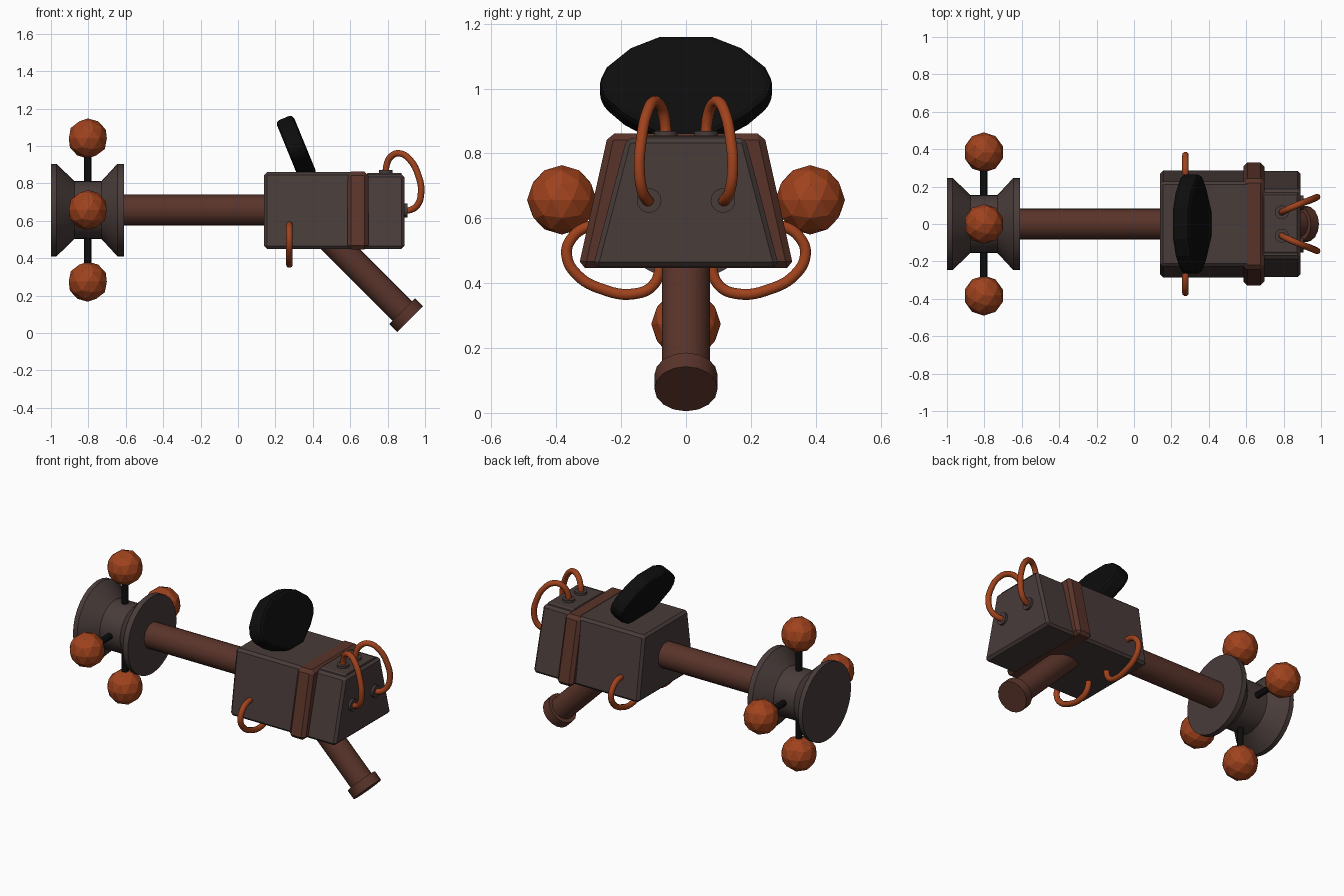
import bpy, bmesh, math
from mathutils import Vector

if "Cube" in bpy.data.objects:
    bpy.data.objects.remove(bpy.data.objects["Cube"])

AXIS_Z = 0.657


def material(name, rgb):
    m = bpy.data.materials.new(name)
    m.diffuse_color = (*rgb, 1)
    m.use_nodes = True
    m.node_tree.nodes["Principled BSDF"].inputs["Base Color"].default_value = m.diffuse_color
    return m


GREY = material("dark_metal", (0.065, 0.045, 0.042))
BROWN = material("brown_pipe", (0.10, 0.034, 0.023))
ORANGE = material("orange", (0.35, 0.055, 0.012))
BLACK = material("black", (0.004, 0.004, 0.004))


def finish(ob, name, mat, smooth=True):
    ob.name = name
    ob.data.materials.append(mat)
    if smooth:
        bpy.ops.object.select_all(action='DESELECT')
        ob.select_set(True)
        bpy.context.view_layer.objects.active = ob
        bpy.ops.object.shade_smooth_by_angle(angle=math.radians(30))
    return ob


def rod(name, a, b, r, mat, sides=24):
    a, b = Vector(a), Vector(b)
    bpy.ops.mesh.primitive_cylinder_add(vertices=sides, radius=r, depth=(b - a).length,
                                        location=(a + b) / 2)
    ob = bpy.context.object
    ob.rotation_euler = (b - a).to_track_quat('Z', 'Y').to_euler()
    return finish(ob, name, mat)


def prism(name, outline, mat, bevel, slide=(1, 0, 0), segments=1):
    """Extrude a 3D outline along a vector and bevel its edges."""
    bm = bmesh.new()
    face = bm.faces.new([bm.verts.new(p) for p in outline])
    ext = bmesh.ops.extrude_face_region(bm, geom=[face])
    moved = [v for v in ext['geom'] if isinstance(v, bmesh.types.BMVert)]
    bmesh.ops.translate(bm, verts=moved, vec=slide)
    bmesh.ops.recalc_face_normals(bm, faces=bm.faces)
    me = bpy.data.meshes.new(name)
    bm.to_mesh(me)
    bm.free()
    ob = bpy.data.objects.new(name, me)
    bpy.context.collection.objects.link(ob)
    mod = ob.modifiers.new("edge_bevel", 'BEVEL')
    mod.width, mod.segments = bevel, segments
    return finish(ob, name, mat, smooth=False)


def block(name, x0, x1, z0, z1, low, high, mat, bevel):
    pts = [(x0, -low, z0), (x0, low, z0), (x0, high, z1), (x0, -high, z1)]
    return prism(name, pts, mat, bevel, (x1 - x0, 0, 0))


def cable(name, pts, r=0.0175):
    cu = bpy.data.curves.new(name, 'CURVE')
    cu.dimensions = '3D'
    cu.bevel_depth, cu.bevel_resolution, cu.resolution_u = r, 3, 6
    cu.use_fill_caps = True
    sp = cu.splines.new('BEZIER')
    sp.bezier_points.add(len(pts) - 1)
    for bp, p in zip(sp.bezier_points, pts):
        bp.co = p
        bp.handle_left_type = bp.handle_right_type = 'AUTO'
    ob = bpy.data.objects.new(name, cu)
    bpy.context.collection.objects.link(ob)
    cu.materials.append(ORANGE)


# Spool: lathed profile around the x axis
profile = [(-1, 0.247), (-0.97, 0.247), (-0.875, 0.155), (-0.73, 0.155),
           (-0.645, 0.247), (-0.61, 0.247)]
N = 32
bm = bmesh.new()
rings = [[bm.verts.new((x, r * math.cos(2 * math.pi * i / N), AXIS_Z + r * math.sin(2 * math.pi * i / N)))
          for i in range(N)] for x, r in profile]
for a, b in zip(rings, rings[1:]):
    for i in range(N):
        j = (i + 1) % N
        bm.faces.new((a[i], a[j], b[j], b[i]))
bm.faces.new(rings[0])
bm.faces.new(rings[-1])
bmesh.ops.recalc_face_normals(bm, faces=bm.faces)
me = bpy.data.meshes.new("spool")
bm.to_mesh(me)
bm.free()
spool = bpy.data.objects.new("spool", me)
bpy.context.collection.objects.link(spool)
finish(spool, "spool", GREY)

# Four faceted balls on black spokes
for i in range(4):
    d = Vector((0, round(math.cos(i * math.pi / 2)), round(math.sin(i * math.pi / 2))))
    c = Vector((-0.803, 0, AXIS_Z))
    rod(f"spoke_{i}", c, c + d * 0.36, 0.02, BLACK, 12)
    bpy.ops.mesh.primitive_ico_sphere_add(subdivisions=2, radius=0.107, location=c + d * 0.383)
    finish(bpy.context.object, f"ball_{i}", ORANGE, smooth=False)

# Long shaft and slanted leg with end cap
rod("shaft", (-0.64, 0, AXIS_Z), (0.2, 0, AXIS_Z), 0.082, BROWN)
rod("leg", (0.42, 0, 0.575), (0.90, 0, 0.095), 0.074, BROWN)
rod("leg_cap", (0.877, 0, 0.117), (0.92, 0, 0.074), 0.0975, BROWN, 16)

# Tapered housing, band and nose
block("housing", 0.14, 0.64, 0.45, 0.86, 0.287, 0.225, GREY, 0.015)
block("housing_band", 0.585, 0.697, 0.447, 0.862, 0.332, 0.24, BROWN, 0.02)
block("nose", 0.66, 0.89, 0.45, 0.848, 0.287, 0.183, GREY, 0.015)
block("nose_top_plate", 0.69, 0.875, 0.84, 0.856, 0.16, 0.15, GREY, 0.004)

# Tilted seat back
half = [(0.08, 1.15), (0.17, 1.115), (0.245, 1.055), (0.27, 1.005),
        (0.255, 0.955), (0.19, 0.90), (0.07, 0.835)]
flat = [(y, z) for y, z in half] + [(-y, z) for y, z in reversed(half)]
prism("seat_back", [(0.262 - (z - 1.0) * 0.41, y, z - 0.02) for y, z in flat],
      BLACK, 0.022, (0.092, 0, 0.038), 2)

# Cables and their sockets, mirrored left and right
for s, side in ((1, "left"), (-1, "right")):
    cable(f"side_cable_{side}", [(0.275, s * y, z) for y, z in (
        (0.24, 0.575), (0.30, 0.575), (0.355, 0.535), (0.368, 0.485), (0.335, 0.425),
        (0.26, 0.382), (0.16, 0.367), (0.10, 0.395), (0.075, 0.47))])
    cable(f"top_cable_{side}", [(x, s * y, z) for x, y, z in (
        (0.79, 0.062, 0.84), (0.795, 0.065, 0.90), (0.82, 0.078, 0.945), (0.865, 0.098, 0.96),
        (0.92, 0.12, 0.925), (0.965, 0.138, 0.84), (0.979, 0.144, 0.755),
        (0.96, 0.135, 0.685), (0.92, 0.12, 0.657), (0.88, 0.113, 0.655))])
    rod(f"top_socket_{side}", (0.79, s * 0.062, 0.84), (0.79, s * 0.062, 0.87), 0.037, GREY, 16)
    rod(f"front_socket_{side}", (0.87, s * 0.114, 0.655), (0.905, s * 0.114, 0.655), 0.038, GREY, 16)
